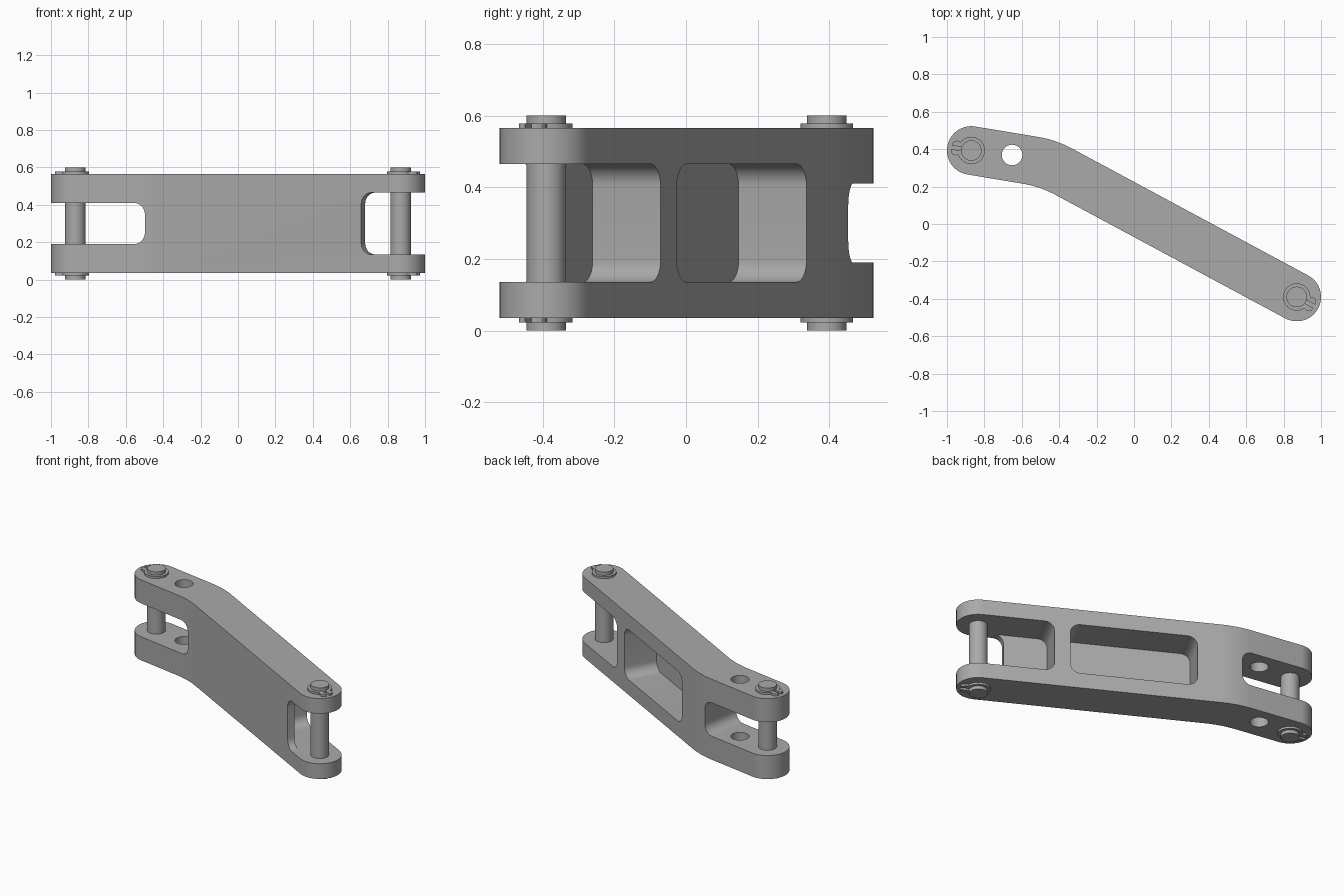
import bpy, bmesh
from math import sin, cos, tan, pi, radians
from mathutils import Vector, Matrix

cube = bpy.data.objects.get("Cube")
if cube:
    bpy.data.objects.remove(cube, do_unlink=True)

steel = bpy.data.materials.new("brushed_grey")
steel.use_nodes = True
GREY = (0.40, 0.40, 0.40, 1)
steel.diffuse_color = GREY
steel.node_tree.nodes["Principled BSDF"].inputs["Base Color"].default_value = GREY


def rounded(corners, steps=10):
    """Closed outline from (x, y, radius) corners."""
    pts = []
    for i, (x, y, r) in enumerate(corners):
        p = Vector((x, y))
        a = (Vector(corners[i - 1][:2]) - p).normalized()
        b = (Vector(corners[(i + 1) % len(corners)][:2]) - p).normalized()
        if r == 0:
            pts.append(p)
            continue
        half = a.angle(b) / 2
        centre = p + (a + b).normalized() * r / sin(half)
        start = p + a * r / tan(half) - centre
        end = p + b * r / tan(half) - centre
        turn = start.angle_signed(end)
        for k in range(steps + 1):
            pts.append(centre + Matrix.Rotation(-turn * k / steps, 2) @ start)
    return pts


def prism(name, pts, low, high, frame=Matrix()):
    """Extrude an outline along the frame's third axis."""
    bm = bmesh.new()
    face = bm.faces.new([bm.verts.new((p[0], p[1], low)) for p in pts])
    top = bmesh.ops.extrude_face_region(bm, geom=[face])["geom"]
    verts = [v for v in top if isinstance(v, bmesh.types.BMVert)]
    bmesh.ops.translate(bm, vec=(0, 0, high - low), verts=verts)
    bm.transform(frame)
    bmesh.ops.recalc_face_normals(bm, faces=bm.faces)
    mesh = bpy.data.meshes.new(name)
    bm.to_mesh(mesh)
    bm.free()
    mesh.materials.append(steel)
    obj = bpy.data.objects.new(name, mesh)
    bpy.context.collection.objects.link(obj)
    return obj


def circle(x, y, r, n=40):
    return [(x + r * cos(2 * pi * k / n), y + r * sin(2 * pi * k / n)) for k in range(n)]


def select(obj):
    bpy.ops.object.select_all(action="DESELECT")
    obj.select_set(True)
    bpy.context.view_layer.objects.active = obj


def smooth(obj):
    select(obj)
    bpy.ops.object.shade_smooth_by_angle(angle=radians(30))


def cut(obj, cutter):
    cutter.hide_render = True
    mod = obj.modifiers.new("cut", "BOOLEAN")
    mod.operation, mod.solver, mod.object = "DIFFERENCE", "EXACT", cutter
    select(obj)
    bpy.ops.object.modifier_apply(modifier=mod.name)
    bpy.data.objects.remove(cutter, do_unlink=True)


def side_frame(origin, u):
    """Axes: along the arm, up, towards the front."""
    n = Vector((u.y, -u.x))
    return Matrix(((u.x, 0, n.x, origin.x), (u.y, 0, n.y, origin.y),
                   (0, 1, 0, 0), (0, 0, 0, 1)))


def window(x0, x1, z0, z1, r_left, r_right):
    return rounded([(x0, z0, r_left), (x1, z0, r_right), (x1, z1, r_right), (x0, z1, r_left)])


# Key points of the bent centre line
R, MID = 0.13, 0.3
LEFT, BEND, RIGHT = Vector((-0.87, 0.393)), Vector((-0.46, 0.325)), Vector((0.87, -0.39))
u1, u2 = (BEND - LEFT).normalized(), (RIGHT - BEND).normalized()
n1, n2 = Vector((-u1.y, u1.x)), Vector((-u2.y, u2.x))
bisector = (n1 + n2).normalized()
bisector *= R / bisector.dot(n1)

# Arm body
corners = []
for p, r in ((LEFT - u1 * R - n1 * R, R), (BEND - bisector, 0.58), (RIGHT + u2 * R - n2 * R, R),
             (RIGHT + u2 * R + n2 * R, R), (BEND + bisector, 0.58), (LEFT - u1 * R + n1 * R, R)):
    corners.append((p.x, p.y, r * 0.999))
arm = prism("arm_body", rounded(corners, 14), 0.035, 0.565)

# Fork slots, back pockets and the cross hole
f1, f2 = side_frame(LEFT, u1), side_frame(RIGHT, u2)
cut(arm, prism("left_slot", window(-0.3, 0.4, 0.19, 0.41, 0, 0.06), -0.3, 0.3, f1))
cut(arm, prism("right_pocket", window(-0.432, 0.3, 0.135, 0.465, 0.06, 0), -0.3, 0.085, f2))
cut(arm, prism("right_slot", window(-0.17, 0.3, 0.135, 0.465, 0.06, 0), 0, 0.3, f2))
cut(arm, prism("middle_pocket", window(-1.292, -0.528, 0.135, 0.465, 0.06, 0.06), -0.3, 0.085, f2))
cut(arm, prism("cross_hole", circle(-0.652, 0.369, 0.055), -0.1, 0.8))
smooth(arm)

# Retaining clip outline: open ring with two lugs
lug = [(0.068, 0.036), (0.08, 0.04), (0.095, 0.036), (0.105, 0.025), (0.107, 0.01), (0.085, 0.01)]
arc = [radians(10 + 340 * k / 40) for k in range(41)]
outer = [radians(330 - 300 * k / 40) for k in range(41)]
clip = [(0.054 * cos(a), 0.054 * sin(a)) for a in arc]
clip += [(x, -y) for x, y in reversed(lug)]
clip += [(0.073 * cos(a), 0.073 * sin(a)) for a in outer] + lug

# Pins with a clip above and below
for side, centre, out in (("right", LEFT, -u1), ("left", RIGHT, u2)):
    smooth(prism(side + "_pin", circle(centre.x, centre.y, 0.055), 0, 2 * MID))
    frame = Matrix(((out.x, -out.y, 0, centre.x), (out.y, out.x, 0, centre.y),
                    (0, 0, 1, 0), (0, 0, 0, 1)))
    for level, z in (("lower", 0.022), ("upper", 0.565)):
        smooth(prism(f"{side}_{level}_clip", clip, z, z + 0.013, frame))
